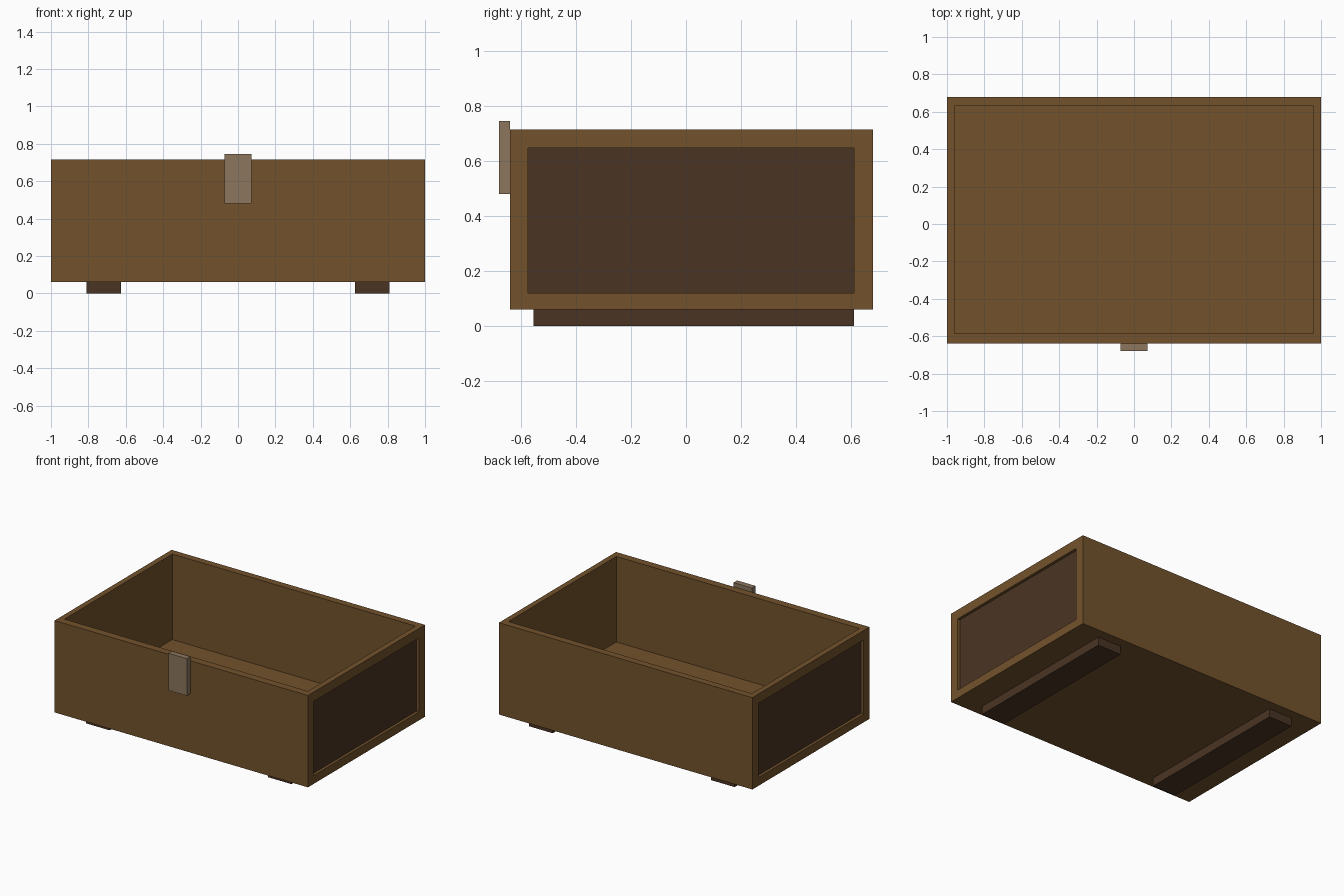
import bpy, bmesh
from mathutils import Vector

if "Cube" in bpy.data.objects:
    bpy.data.objects.remove(bpy.data.objects["Cube"])


def material(name, color):
    m = bpy.data.materials.new(name)
    m.diffuse_color = (*color, 1.0)
    m.use_nodes = True
    m.node_tree.nodes["Principled BSDF"].inputs["Base Color"].default_value = m.diffuse_color
    return m


WOOD = material("brown wood", (0.171, 0.0844, 0.0252))
DARK = material("dark wood", (0.0685, 0.0343, 0.0168))
METAL = material("dull metal", (0.262, 0.181, 0.112))


def box_mesh(lo, hi):
    bm = bmesh.new()
    bmesh.ops.create_cube(bm, size=1)
    for v in bm.verts:
        v.co = Vector([lo[i] if v.co[i] < 0 else hi[i] for i in range(3)])
    return bm


def finish(name, bm, mats):
    me = bpy.data.meshes.new(name)
    bm.to_mesh(me)
    bm.free()
    for m in mats:
        me.materials.append(m)
    ob = bpy.data.objects.new(name, me)
    bpy.context.collection.objects.link(ob)
    return ob


def recess(bm, normal, lo, hi, depth, mat=0):
    """Inset the face pointing along normal to the lo-hi rectangle and sink it."""
    bm.normal_update()
    normal = Vector(normal)
    face = max(bm.faces, key=lambda f: f.normal.dot(normal) * 10 + f.calc_area())
    for sink in (0, depth):
        bmesh.ops.inset_individual(bm, faces=[face], thickness=0.01)
        mid = face.calc_center_median()
        for v in face.verts:
            for i in range(3):
                if abs(normal[i]) < 0.5:
                    v.co[i] = lo[i] if v.co[i] < mid[i] else hi[i]
            v.co -= normal * sink
    face.material_index = mat


# Open-topped crate with a sunken dark panel at each end
crate = box_mesh((-1, -0.64, 0.06), (1, 0.68, 0.715))
recess(crate, (0, 0, 1), (-0.96, -0.585, 0), (0.96, 0.63, 0), 0.61)
for side in (-1, 1):
    recess(crate, (side, 0, 0), (0, -0.575, 0.12), (0, 0.61, 0.648), 0.02, 1)
finish("crate", crate, [WOOD, DARK])

# Runners underneath
for side, label in ((-1, "left"), (1, "right")):
    x = side * 0.718
    finish(label + "_runner",
           box_mesh((x - 0.093, -0.555, 0), (x + 0.093, 0.61, 0.06)), [DARK])

# Clasp on the front
finish("clasp", box_mesh((-0.072, -0.68, 0.48), (0.072, -0.64, 0.745)), [METAL])
